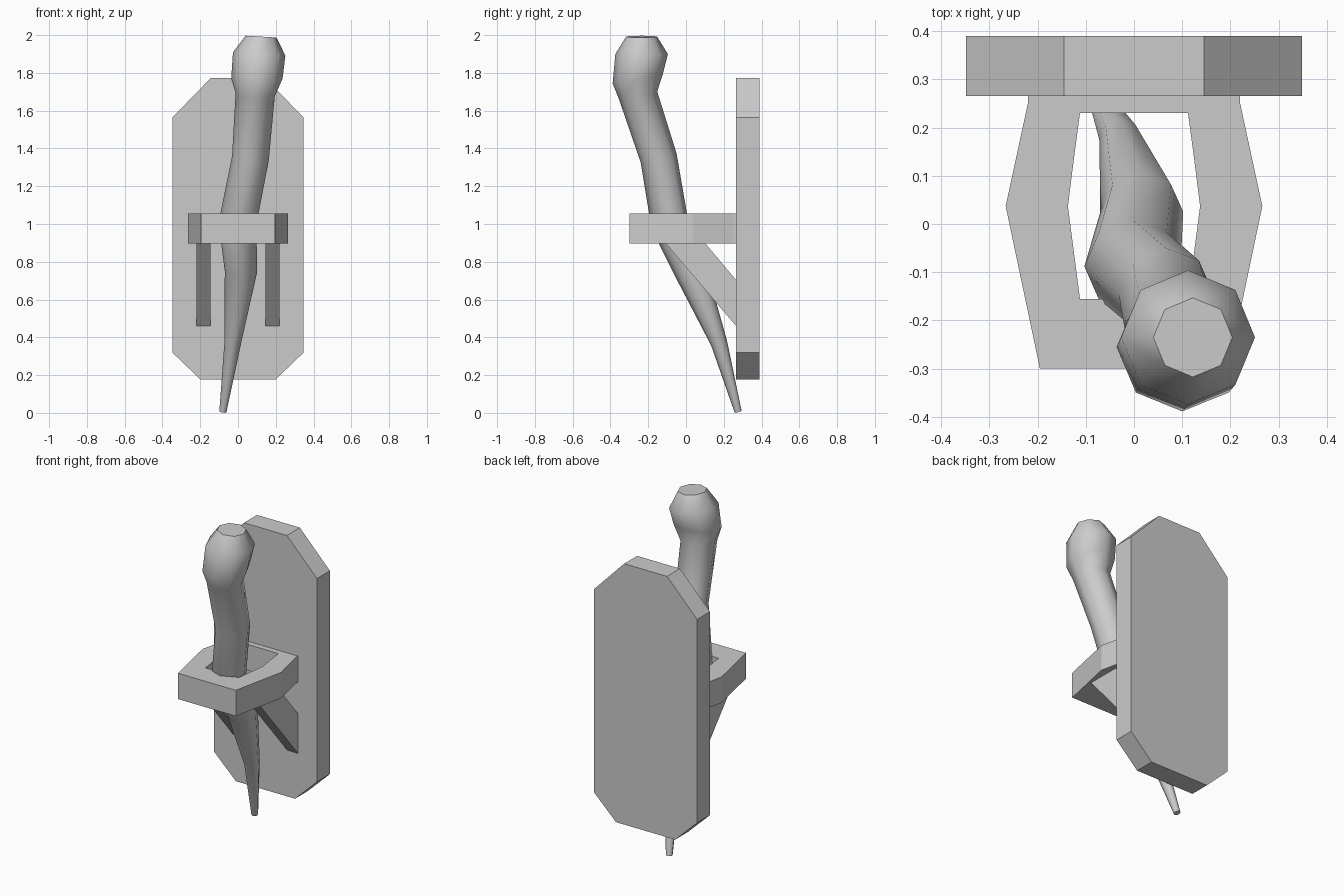
import bpy, bmesh
from math import cos, sin, pi, radians
from mathutils import Vector

if "Cube" in bpy.data.objects:
    bpy.data.objects.remove(bpy.data.objects["Cube"])


def make_object(name, bm):
    bmesh.ops.recalc_face_normals(bm, faces=bm.faces)
    me = bpy.data.meshes.new(name)
    bm.to_mesh(me)
    bm.free()
    ob = bpy.data.objects.new(name, me)
    bpy.context.collection.objects.link(ob)
    return ob


def prism(name, points, offset):
    """Extrude a closed 3D outline by an offset vector."""
    bm = bmesh.new()
    face = bm.faces.new([bm.verts.new(p) for p in points])
    ext = bmesh.ops.extrude_face_region(bm, geom=[face])["geom"]
    bmesh.ops.translate(bm, vec=offset, verts=[g for g in ext if isinstance(g, bmesh.types.BMVert)])
    # keep the starting cap so the solid stays closed
    if not face.is_valid or len(bm.faces) < len(points) + 2:
        bm.faces.new([v for v in bm.verts if (v.co - Vector(points[0])).length < 9][:len(points)])
    return make_object(name, bm)


def mirrored(half):
    return half + [(-x, y) for x, y in reversed(half)]


# Wall plate: tall rectangle with clipped corners
plate = mirrored([(0.2, 0.178), (0.348, 0.32), (0.348, 1.563), (0.145, 1.772)])
prism("wall_plate", [(x, 0.265, z) for x, z in plate], (0, 0.125, 0))

# Holder ring: faceted loop around the torch
outer = mirrored([(0.195, -0.3), (0.266, 0.037), (0.22, 0.25), (0.22, 0.27)])
inner = mirrored([(0.112, -0.155), (0.137, 0.037), (0.125, 0.132), (0.112, 0.23)])
bm = bmesh.new()
loops = [[bm.verts.new((x, y, z)) for x, y in pts]
         for pts, z in ((outer, 0.897), (outer, 1.055), (inner, 1.055), (inner, 0.897))]
for k in range(4):
    a, b = loops[k], loops[(k + 1) % 4]
    for i in range(8):
        j = (i + 1) % 8
        bm.faces.new((a[i], a[j], b[j], b[i]))
make_object("holder_ring", bm)

# Diagonal braces below the ring
for side, name in ((-1, "left_brace"), (1, "right_brace")):
    x = side * 0.183 - 0.037
    profile = [(-0.11, 0.9), (0.1, 0.9), (0.268, 0.7), (0.268, 0.457)]
    prism(name, [(x, y, z) for y, z in profile], (0.074, 0, 0))

# Torch: crooked tapered branch with a swollen head (x, y, z, radius)
path = [(-0.08, 0.276, 0.006, 0.019), (-0.028, 0.175, 0.37, 0.044),
        (0.016, 0.025, 0.75, 0.086), (-0.003, -0.086, 1.0, 0.1),
        (0.066, -0.145, 1.35, 0.098), (0.091, -0.255, 1.685, 0.104),
        (0.1, -0.255, 1.77, 0.136), (0.112, -0.235, 1.9, 0.139),
        (0.122, -0.235, 1.992, 0.082)]
bm = bmesh.new()
centres = [Vector(p[:3]) for p in path]
rings = []
for i, c in enumerate(centres):
    before = (c - centres[max(i - 1, 0)]).normalized()
    after = (centres[min(i + 1, len(path) - 1)] - c).normalized()
    t = (before + after).normalized()
    if i == 6:
        t = Vector((0, -0.2, 1)).normalized()
    elif i >= 7:
        t = Vector((0.06, 0, 1)).normalized()
    v = t.cross(Vector((1, 0, 0))).normalized()
    u = v.cross(t)
    r = path[i][3]
    rings.append([bm.verts.new(c + r * (cos(k * pi / 4) * u + sin(k * pi / 4) * v)) for k in range(8)])
for a, b in zip(rings, rings[1:]):
    for k in range(8):
        m = (k + 1) % 8
        bm.faces.new((a[k], a[m], b[m], b[k]))
bm.faces.new(rings[0])
bm.faces.new(rings[-1])
torch = make_object("torch", bm)
bpy.context.view_layer.objects.active = torch
torch.select_set(True)
bpy.ops.object.shade_smooth_by_angle(angle=radians(50))
